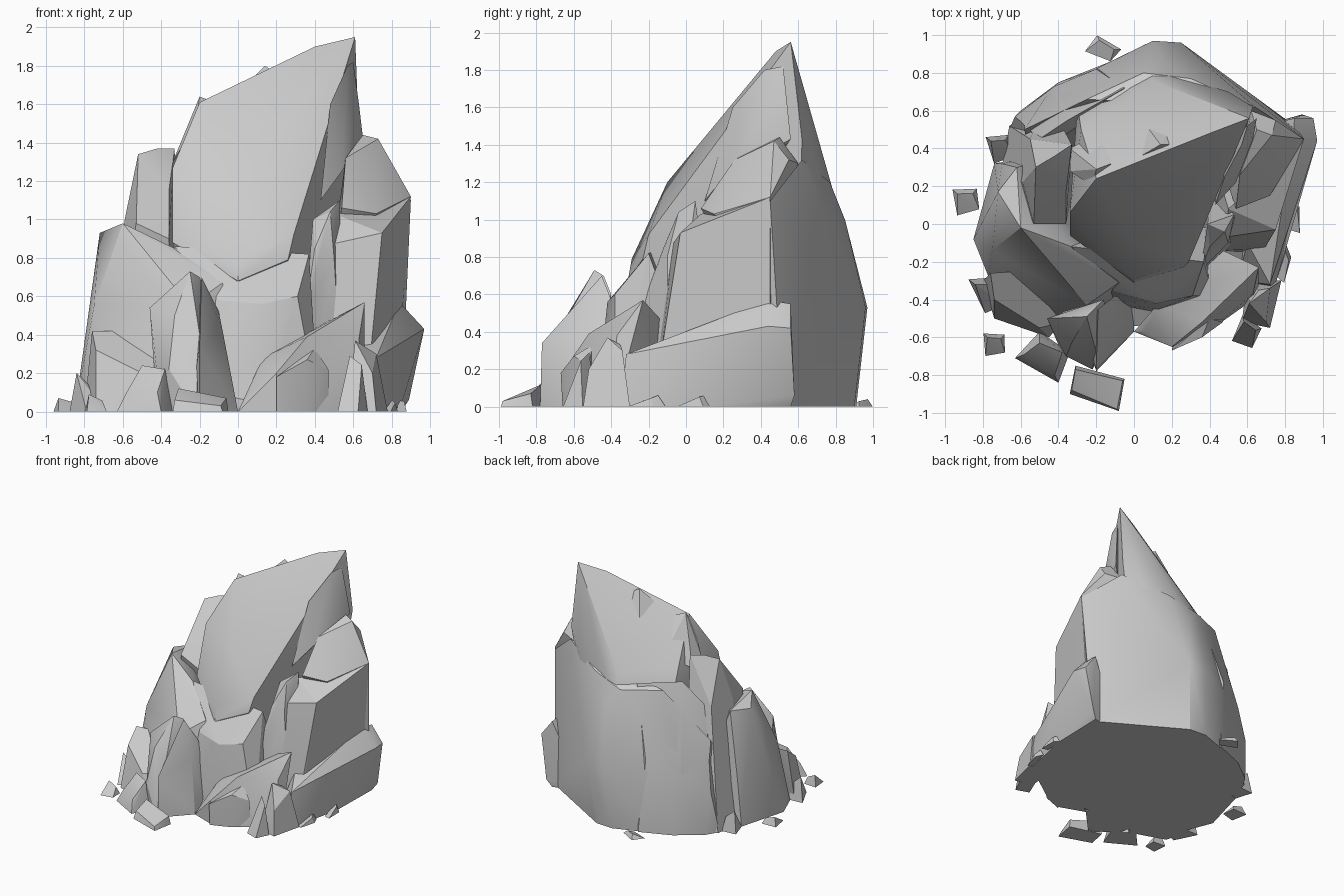
import bpy, bmesh, math, random
from mathutils import Vector

random.seed(4)


def rock(name, upper, foot=(), floor=0.0):
    """Faceted convex chunk from its upper corners and the outline of its foot."""
    bm = bmesh.new()
    for p in list(upper) + [(x, y, floor) for x, y in foot]:
        bm.verts.new(p)
    bmesh.ops.convex_hull(bm, input=bm.verts)
    loose = [v for v in bm.verts if not v.link_faces]
    bmesh.ops.delete(bm, geom=loose, context='VERTS')
    bmesh.ops.dissolve_limit(bm, angle_limit=math.radians(4), verts=bm.verts, edges=bm.edges)
    bmesh.ops.recalc_face_normals(bm, faces=bm.faces)
    mesh = bpy.data.meshes.new(name)
    bm.to_mesh(mesh)
    bm.free()
    ob = bpy.data.objects.new(name, mesh)
    bpy.context.collection.objects.link(ob)
    bpy.context.view_layer.objects.active = ob
    bpy.ops.object.select_all(action='DESELECT')
    ob.select_set(True)
    bpy.ops.object.shade_smooth_by_angle(angle=math.radians(25))
    return ob


def shard(name, x, y, sx, sy, h, turn):
    """Small chipped stone: four-cornered foot rising to a short off-centre ridge."""
    c, s = math.cos(turn), math.sin(turn)
    at = lambda u, v: (x + c * u * sx - s * v * sy, y + s * u * sx + c * v * sy)
    top = [(*at(-.2, .3), h), (*at(.3, .1), h * random.uniform(.6, .9))]
    rock(name, top, [at(-.5, -.4), at(.3, -.5), at(.5, .2), at(-.3, .5)])


# leaning spire with the broad slanted front face and the stepped lip below it
rock("spire", [(.61, .56, 1.95), (.4, .48, 1.9), (.14, .38, 1.78), (-.2, .24, 1.61),
               (-.34, .06, 1.27), (-.34, -.06, .88), (0, -.29, .79), (.29, -.2, .92),
               (.42, .1, 1.3), (.55, .4, 1.74), (0, -.31, .68), (.26, -.23, .79),
               (-.08, .13, 1.49), (0, -.1, 1.2),
               (.63, .62, 1.43), (.5, .7, 1.25), (.1, .76, 1.22), (-.28, .5, 1.28),
               (-.3, .63, 1.0), (.1, .83, 1.0)],
     [(-.3, .1), (.5, .6), (.3, 0), (-.3, .6)], .6)
rock("spire_fin", [(.6, .52, 1.82), (.57, .42, 1.8), (.48, .25, 1.6), (.54, .22, 1.25),
                   (.63, .45, 1.6), (.65, .56, 1.43), (.43, .1, 1.1), (.45, .4, 1.2)])
rock("ridge_chip_upper", [(.14, .42, 1.8), (.02, .35, 1.68), (.19, .42, 1.77),
                          (.08, .5, 1.6), (.2, .5, 1.65)])
rock("ridge_chip_lower", [(-.2, .29, 1.64), (-.34, .28, 1.3), (-.12, .32, 1.61),
                          (-.22, .2, 1.5), (-.15, .5, 1.35), (-.34, .4, 1.25)])

# broad back wall
rock("back_wall", [(.64, .62, 1.32), (.3, .77, 1.2), (.05, .8, 1.12), (-.25, .66, 1.14),
                   (.16, .85, 1.0), (.1, .97, .53), (.25, .96, .53), (.9, .45, 1.1),
                   (.86, .5, .5), (-.45, .7, .5), (-.58, .5, .75), (-.1, .87, .5)],
     [(.85, .52), (.2, .9), (.05, .91), (-.25, .8), (-.58, .6), (-.5, 0), (.5, 0)])
rock("back_left_buttress", [(-.35, .55, 1.2), (-.05, .72, 1.17), (-.5, .45, 1.0),
                            (-.42, .73, .5), (-.63, .57, .35), (-.2, .82, .6)],
     [(-.66, .5), (-.6, .6), (-.4, .75), (-.15, .85), (-.2, .4)])

# low core closing the underside between the chunks
rock("core", [(.3, .2, .5), (-.3, .2, .5)],
     [(.8, .5), (.72, -.3), (.42, -.5), (.05, -.5), (-.4, -.58), (-.7, -.4), (-.78, .1), (-.5, .5)])

# right side: shoulder, column and low slab
rock("right_shoulder", [(.73, .47, 1.42), (.65, .5, 1.44), (.56, .26, 1.32), (.54, .08, 1.06),
                        (.75, .55, 1.32), (.9, .45, 1.12), (.72, .15, 1.03), (.62, .6, 1.3)],
     [(.5, .2), (.8, .4)], .85)
rock("right_column", [(.9, .45, 1.12), (.75, -.03, .93), (.48, -.07, .87), (.5, .08, 1.03),
                      (.84, .46, .5), (.69, -.13, .3), (.38, -.14, .4)],
     [(.82, .45), (.68, -.15), (.38, -.14), (.4, .4)])
rock("right_inner_column", [(.48, -.04, 1.04), (.4, -.12, .85), (.53, .05, 1.1), (.39, 0, 1.0),
                            (.35, -.25, .5), (.5, -.1, .8)], [(.35, -.28), (.55, -.1), (.4, .2)])
rock("right_low_slab", [(.97, .44, .43), (.95, .56, .42), (.85, .56, .55), (.84, .44, .57),
                        (.76, -.12, .34), (.72, -.32, .28), (.6, -.1, .35), (.89, .58, .06)],
     [(.85, .56), (.84, .1), (.74, -.35), (.55, -.3), (.6, .5)])

# centre block: sloping shelf under the spire lip
rock("centre_block", [(-.33, -.12, .86), (0, -.28, .69), (.12, -.42, .56), (.31, -.38, .6),
                      (.37, -.2, .82), (.26, -.2, .78), (.13, -.45, .28), (-.1, -.36, .58)],
     [(.13, -.47), (.42, -.38), (-.3, -.4), (-.3, .1), (.4, .1)])

# front right boulder and its neighbours
rock("front_right_boulder", [(.66, -.23, .57), (.45, -.13, .46), (.13, -.42, .28), (.2, -.65, .2),
                             (.36, -.52, .39), (.63, -.37, .38), (.06, -.57, .1)],
     [(0, -.57), (.22, -.65), (.42, -.55), (.66, -.38), (.5, -.2)])
rock("front_right_shard", [(.61, -.42, .37), (.72, -.34, .3), (.7, -.52, .2), (.66, -.35, .33)],
     [(.72, -.55), (.57, -.52), (.78, -.3), (.6, -.3)])
rock("front_right_stub", [(.4, -.5, .33), (.36, -.6, .27), (.47, -.52, .22), (.2, -.67, .18)],
     [(.2, -.66), (.36, -.6), (.47, -.5), (.3, -.45)])

# left side: mass and tall column
rock("left_mass", [(-.72, .17, .93), (-.6, -.02, .98), (-.62, .3, .93), (-.33, -.12, .85),
                   (-.08, -.31, .67), (-.25, -.43, .55), (-.75, -.14, .55), (-.38, -.5, .23),
                   (-.76, .05, .55), (-.7, .32, .4)],
     [(-.85, -.08), (-.74, .32), (-.77, -.28), (-.6, -.48), (-.2, -.52), (0, -.4), (-.3, .4)])
rock("left_column", [(-.52, .3, 1.34), (-.42, .36, 1.37), (-.33, .42, 1.37), (-.36, .17, 1.15),
                     (-.36, 0, .9), (-.53, 0, .98), (-.59, .22, 1.0), (-.55, .45, 1.0)],
     [(-.7, .3), (-.66, .52), (-.45, .65), (-.3, .3)])

# front left cluster
rock("front_left_peak", [(-.25, -.49, .73), (-.2, -.44, .7), (-.46, -.5, .54), (-.33, -.63, .5),
                         (-.2, -.68, .4), (-.36, -.7, .22), (-.16, -.4, .6)],
     [(-.4, -.64), (-.22, -.77), (-.12, -.6), (-.2, -.4), (-.42, -.5)])
rock("front_left_leaf", [(-.19, -.45, .7), (-.17, -.53, .57), (-.2, -.77, .34), (-.08, -.5, .42),
                         (-.1, -.38, .52)], [(-.2, -.78), (0, -.57), (0, -.42), (-.25, -.6)])
rock("left_foot", [(-.76, -.26, .42), (-.74, -.4, .32), (-.38, -.52, .22), (-.6, -.25, .42),
                   (-.5, -.55, .2)], [(-.8, -.3), (-.74, -.5), (-.45, -.6), (-.35, -.4)])
rock("front_left_step", [(-.5, -.63, .24), (-.38, -.68, .22), (-.42, -.8, .1), (-.58, -.69, .1)],
     [(-.63, -.71), (-.4, -.84), (-.34, -.68), (-.5, -.57)])
rock("front_slab", [(-.31, -.77, .12), (-.06, -.83, .07), (-.09, -.98, .03), (-.33, -.88, .06)],
     [(-.34, -.9), (-.08, -.99), (-.05, -.82), (-.31, -.75)])

# scattered stones: x, y, width, depth, height, turn
stones = [(-.89, .13, .15, .15, .07, .4), (-.74, -.63, .13, .13, .09, .3),
          (-.16, .93, .18, .11, .04, -.3), (-.71, .41, .14, .16, .18, .5),
          (-.78, -.36, .14, .22, .2, .6), (.8, -.21, .05, .2, .06, -.2),
          (.85, .05, .06, .2, .06, .1), (.6, -.57, .14, .16, .29, -.2)]
for i, s in enumerate(stones):
    shard(f"stone_{i + 1}", *s)
